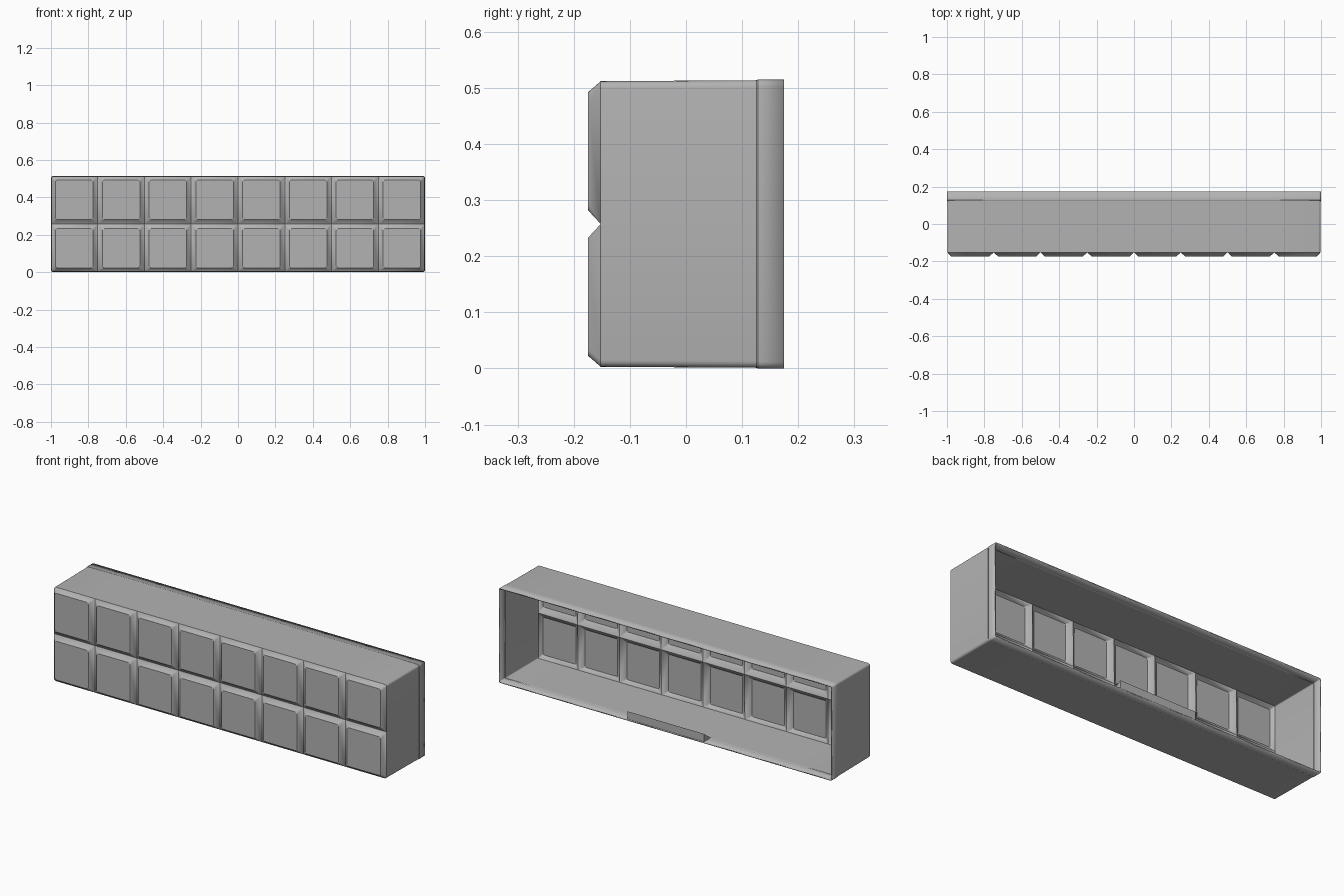
import bpy, bmesh, math

cube = bpy.data.objects.get("Cube")
if cube:
    bpy.data.objects.remove(cube, do_unlink=True)

grey = bpy.data.materials.new("light_grey")
grey.use_nodes = True
colour = (0.45, 0.45, 0.45, 1)
grey.diffuse_color = colour
grey.node_tree.nodes["Principled BSDF"].inputs["Base Color"].default_value = colour

HX, HZ, MID = 0.997, 0.2545, 0.2575     # half sizes of the front, centre height
FACE_Y, BASE_Y = -0.175, -0.152
COLS, WALL = 8, 0.007


def make_object(name, bm):
    mesh = bpy.data.meshes.new(name)
    bm.to_mesh(mesh)
    bm.free()
    obj = bpy.data.objects.new(name, mesh)
    bpy.context.collection.objects.link(obj)
    mesh.materials.append(grey)
    return obj


def rounded_loop(x0, x1, z0, z1, radii, steps=4):
    """Counter-clockwise rounded rectangle, one radius per corner."""
    corners = [(x1, z1, -1, -1), (x0, z1, 1, -1), (x0, z0, 1, 1), (x1, z0, -1, 1)]
    points = []
    for k, (x, z, sx, sz) in enumerate(corners):
        r = radii[k]
        for s in range(steps + 1):
            a = math.pi / 2 * (k + s / steps)
            points.append((x + sx * r + r * math.cos(a), z + sz * r + r * math.sin(a)))
    return points


# Hollow shell: raised front pads with V grooves between them
bm = bmesh.new()
known = {}


def vert(x, y, z):
    key = (round(x, 5), round(y, 5), round(z, 5))
    if key not in known:
        known[key] = bm.verts.new(key)
    return known[key]


xs = [-HX] + [-1 + 2 * i / COLS for i in range(1, COLS)] + [HX]
zs = [-HZ, 0, HZ]
for x0, x1 in zip(xs, xs[1:]):
    for z0, z1 in zip(zs, zs[1:]):
        corner_points = [(x1, z1), (x0, z1), (x0, z0), (x1, z0)]
        radii = [0.012 if abs(x) == HX and abs(z) == HZ else 0 for x, z in corner_points]
        outer = rounded_loop(x0, x1, z0, z1, radii)
        inset = [0.02 if abs(v) in (HX, HZ) else 0.025 for v in (x0, x1, z0, z1)]
        inner = rounded_loop(x0 + inset[0], x1 - inset[1], z0 + inset[2], z1 - inset[3], [0.012] * 4)
        low = [vert(x, BASE_Y, z) for x, z in outer]
        high = [vert(x, FACE_Y, z) for x, z in inner]
        bm.faces.new(high)
        for i in range(len(low)):
            j = (i + 1) % len(low)
            bm.faces.new(list(dict.fromkeys([low[i], low[j], high[j], high[i]])))

# Side walls with slight draft and a back lip
width, height = HX, HZ
edges = [e for e in bm.edges if e.is_boundary]
for y, w, h in [(0.126, 0.9985, 0.2562), (0.128, 1.0, 0.2575), (0.175, 1.0, 0.2575)]:
    new = bmesh.ops.extrude_edge_only(bm, edges=edges)["geom"]
    for v in (g for g in new if isinstance(g, bmesh.types.BMVert)):
        v.co = (v.co.x * w / width, y, v.co.z * h / height)
    edges = [g for g in new if isinstance(g, bmesh.types.BMEdge)]
    width, height = w, h

bmesh.ops.recalc_face_normals(bm, faces=bm.faces)
front = min(bm.faces, key=lambda f: f.calc_center_median().y)
if front.normal.y > 0:
    bmesh.ops.reverse_faces(bm, faces=bm.faces)
shell = make_object("tray_shell", bm)
shell.location.z = MID
thick = shell.modifiers.new("wall", 'SOLIDIFY')
thick.thickness = WALL
thick.offset = -1
thick.use_even_offset = True

# Wedge catch on the inside of the bottom wall
bm = bmesh.new()
profile = [(0.113, 0.004), (0.174, 0.004), (0.174, 0.05)]
end = bm.faces.new([bm.verts.new((-0.23, y, z)) for y, z in profile])
new = bmesh.ops.extrude_face_region(bm, geom=[end])["geom"]
bmesh.ops.translate(bm, vec=(0.46, 0, 0), verts=[g for g in new if isinstance(g, bmesh.types.BMVert)])
bmesh.ops.recalc_face_normals(bm, faces=bm.faces)
catch = make_object("wedge_catch", bm)

# Smooth only the rounded corners
bpy.ops.object.select_all(action='DESELECT')
shell.select_set(True)
bpy.context.view_layer.objects.active = shell
bpy.ops.object.shade_smooth_by_angle(angle=math.radians(28))
